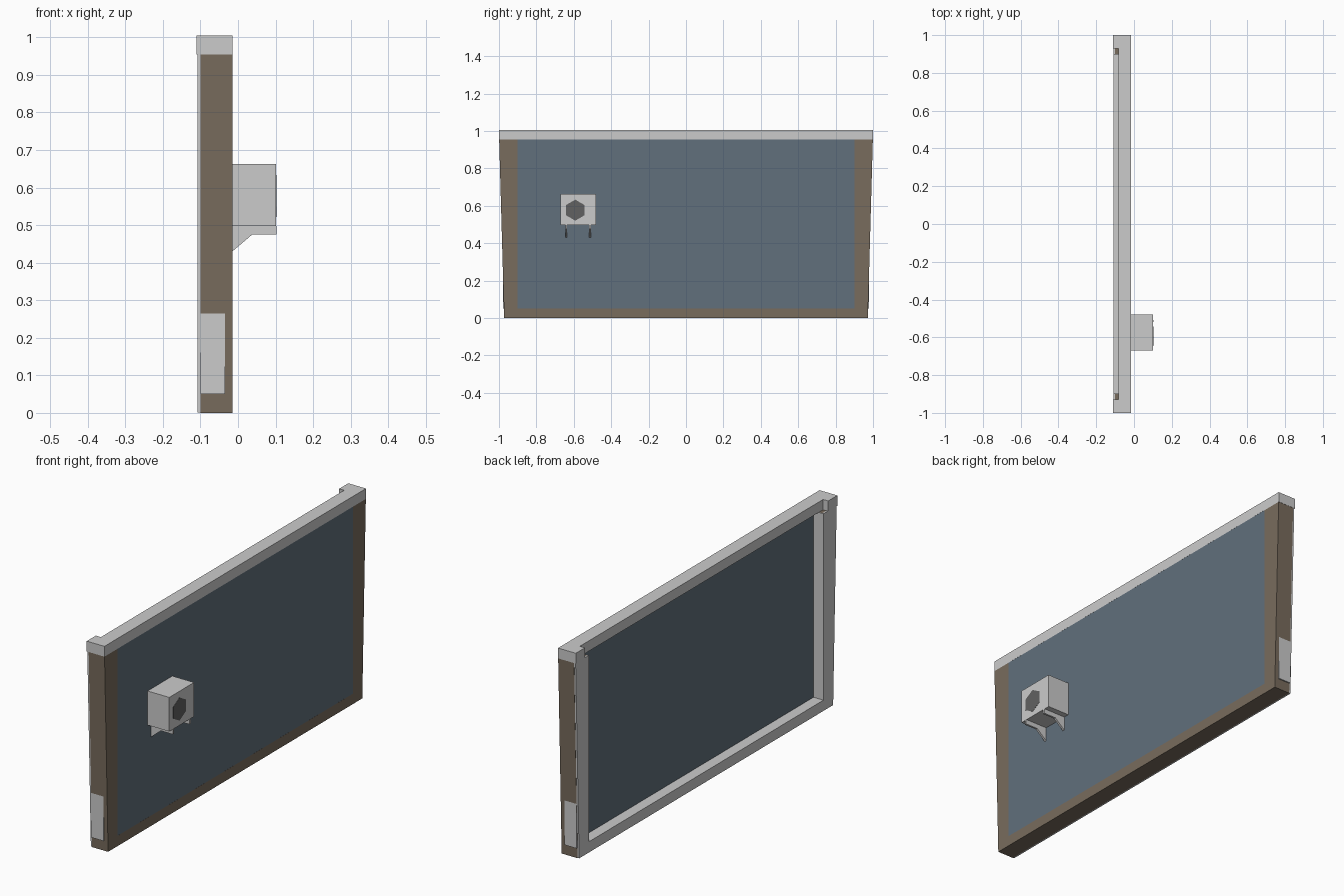
import bpy, bmesh, math

if "Cube" in bpy.data.objects:
    bpy.data.objects.remove(bpy.data.objects["Cube"])


def material(name, rgb):
    m = bpy.data.materials.new(name)
    m.diffuse_color = (*rgb, 1)
    m.use_nodes = True
    m.node_tree.nodes["Principled BSDF"].inputs["Base Color"].default_value = m.diffuse_color
    return m


BROWN = material("brown_frame", (0.19, 0.15, 0.11))
GLASS = material("blue_glass", (0.12, 0.16, 0.20))
DARK = material("dark_grey", (0.12, 0.12, 0.12))


def prism(name, pts, axis, a, b, mat=None):
    """Extrude a 2D outline along x (outline y,z), y (x,z) or z (x,y)."""
    place = {"x": lambda p, t: (t, p[0], p[1]),
             "y": lambda p, t: (p[0], t, p[1]),
             "z": lambda p, t: (p[0], p[1], t)}[axis]
    bm = bmesh.new()
    lo = [bm.verts.new(place(p, a)) for p in pts]
    hi = [bm.verts.new(place(p, b)) for p in pts]
    bm.faces.new(lo)
    bm.faces.new(hi)
    for i in range(len(pts)):
        j = (i + 1) % len(pts)
        bm.faces.new((lo[i], lo[j], hi[j], hi[i]))
    bmesh.ops.recalc_face_normals(bm, faces=bm.faces)
    me = bpy.data.meshes.new(name)
    bm.to_mesh(me)
    bm.free()
    ob = bpy.data.objects.new(name, me)
    bpy.context.collection.objects.link(ob)
    if mat:
        me.materials.append(mat)
    return ob


def box(name, x0, x1, y0, y1, z0, z1, mat=None):
    return prism(name, [(x0, y0), (x1, y0), (x1, y1), (x0, y1)], "z", z0, z1, mat)


def u_outline(inner, sill, bottom, top, z0=0.0):
    """U-shaped frame whose outer sides lean outward towards the top."""
    return [(-bottom, z0), (bottom, z0), (top, 0.955), (inner, 0.955),
            (inner, sill), (-inner, sill), (-inner, 0.955), (-top, 0.955)]


# Leaning window frame and the grey liner on its far side
prism("window_frame", u_outline(0.9, 0.05, 0.972, 0.999), "x", -0.1, -0.015, BROWN)
prism("frame_liner", u_outline(0.897, 0.053, 0.971, 0.998, 0.001), "x", -0.108, -0.055)

# Glass, flush with the near side
box("glass_pane", -0.055, -0.0152, -0.9, 0.9, 0.05, 0.955, GLASS)

# Grey side posts that show through the leaning frame near the bottom
for s, label in ((-1, "left"), (1, "right")):
    y0, y1 = sorted((s * 0.93, s * 0.9795))
    box(label + "_side_post", -0.1, -0.035, y0, y1, 0.05, 0.95)

# Top bar with a shallow notch along its far edge
prism("top_bar", [(-0.015, -1), (-0.015, 1), (-0.11, 1), (-0.11, 0.93),
                  (-0.083, 0.93), (-0.083, -0.93), (-0.11, -0.93), (-0.11, -1)],
      "z", 0.955, 1.005)

# Wall unit with six-sided fan opening
box("unit_body", -0.015, 0.101, -0.67, -0.48, 0.498, 0.663)
hexagon = [(-0.592 + 0.056 * math.sin(i * math.pi / 3),
            0.577 + 0.056 * math.cos(i * math.pi / 3)) for i in range(6)]
prism("fan_opening", hexagon, "x", 0.09, 0.102, DARK)

# Two brackets under the unit
bracket = [(-0.015, 0.498), (0.103, 0.498), (0.103, 0.475), (0.038, 0.475), (-0.015, 0.43)]
for y, label in ((-0.64, "left"), (-0.513, "right")):
    prism(label + "_bracket", bracket, "y", y - 0.005, y + 0.005)
